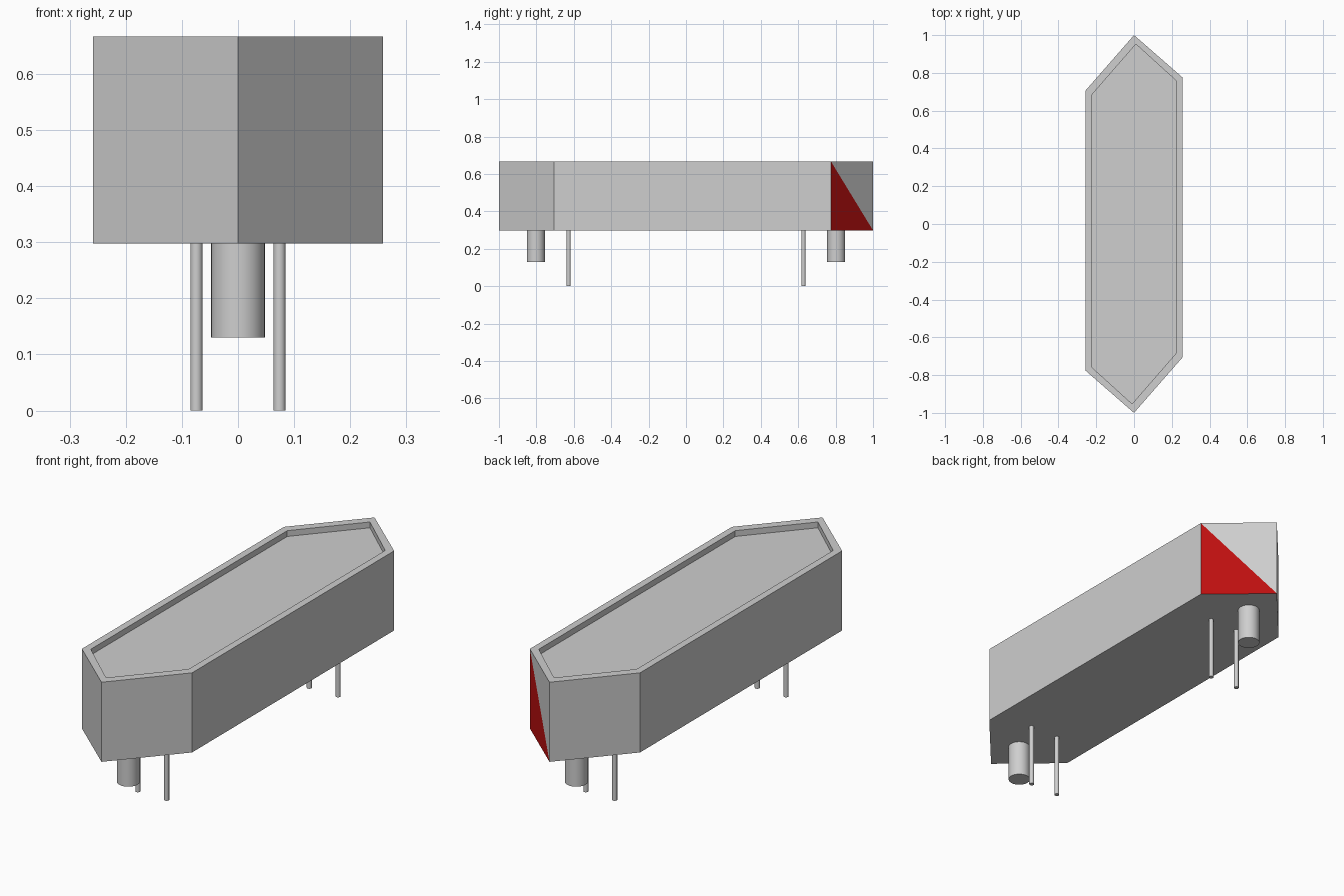
import bpy, bmesh, math

cube = bpy.data.objects.get("Cube")
if cube:
    bpy.data.objects.remove(cube, do_unlink=True)


def material(name, rgb):
    m = bpy.data.materials.new(name)
    m.use_nodes = True
    m.diffuse_color = (*rgb, 1)
    m.node_tree.nodes["Principled BSDF"].inputs["Base Color"].default_value = (*rgb, 1)
    return m


GREY = material("light grey", (0.62, 0.62, 0.62))
RED = material("red", (0.51, 0.005, 0.005))

BOTTOM, TOP, FLOOR = 0.298, 0.667, 0.64

# Half outlines; the other half is the same turned by 180 degrees
outer_half = [(0.0, 1.0), (-0.258, 0.705), (-0.258, -0.775)]
inner_half = [(0.01, 0.952), (-0.225, 0.682), (-0.225, -0.757)]


def full_outline(half):
    return half + [(-x, -y) for x, y in half]


# Elongated six-sided housing with a shallow recess in the top
def make_housing():
    bm = bmesh.new()

    def ring(half, z):
        return [bm.verts.new((x, y, z)) for x, y in full_outline(half)]

    rings = [ring(outer_half, BOTTOM), ring(outer_half, TOP),
             ring(inner_half, TOP), ring(inner_half, FLOOR)]
    n = len(rings[0])
    bm.faces.new(rings[0])
    bm.faces.new(rings[-1])
    for level, (a, b) in enumerate(zip(rings, rings[1:])):
        for i in range(n):
            j = (i + 1) % n
            if level == 0 and j == 0:
                # Back left wall: cut diagonally, lower corner is the red marker
                bm.faces.new((a[i], a[j], b[i])).material_index = 1
                bm.faces.new((a[j], b[j], b[i]))
            else:
                bm.faces.new((a[i], a[j], b[j], b[i]))
    bmesh.ops.recalc_face_normals(bm, faces=bm.faces)
    mesh = bpy.data.meshes.new("housing")
    bm.to_mesh(mesh)
    bm.free()
    mesh.materials.append(GREY)
    mesh.materials.append(RED)
    obj = bpy.data.objects.new("housing", mesh)
    bpy.context.collection.objects.link(obj)


def post(name, x, y, radius, z0, sides):
    bpy.ops.mesh.primitive_cylinder_add(
        vertices=sides, radius=radius, depth=BOTTOM - z0,
        location=(x, y, (BOTTOM + z0) / 2))
    obj = bpy.context.object
    obj.name = name
    obj.data.materials.append(GREY)
    bpy.ops.object.shade_smooth_by_angle(angle=math.radians(40))


make_housing()

# One locating peg and two contact pins under each end
for end, s in (("front", -1), ("back", 1)):
    post(end + "_peg", 0, s * 0.803, 0.048, 0.13, 32)
    for side, x in (("left", 0.074), ("right", -0.074)):
        post(f"{end}_{side}_pin", x, s * 0.628, 0.0108, 0.0, 20)
